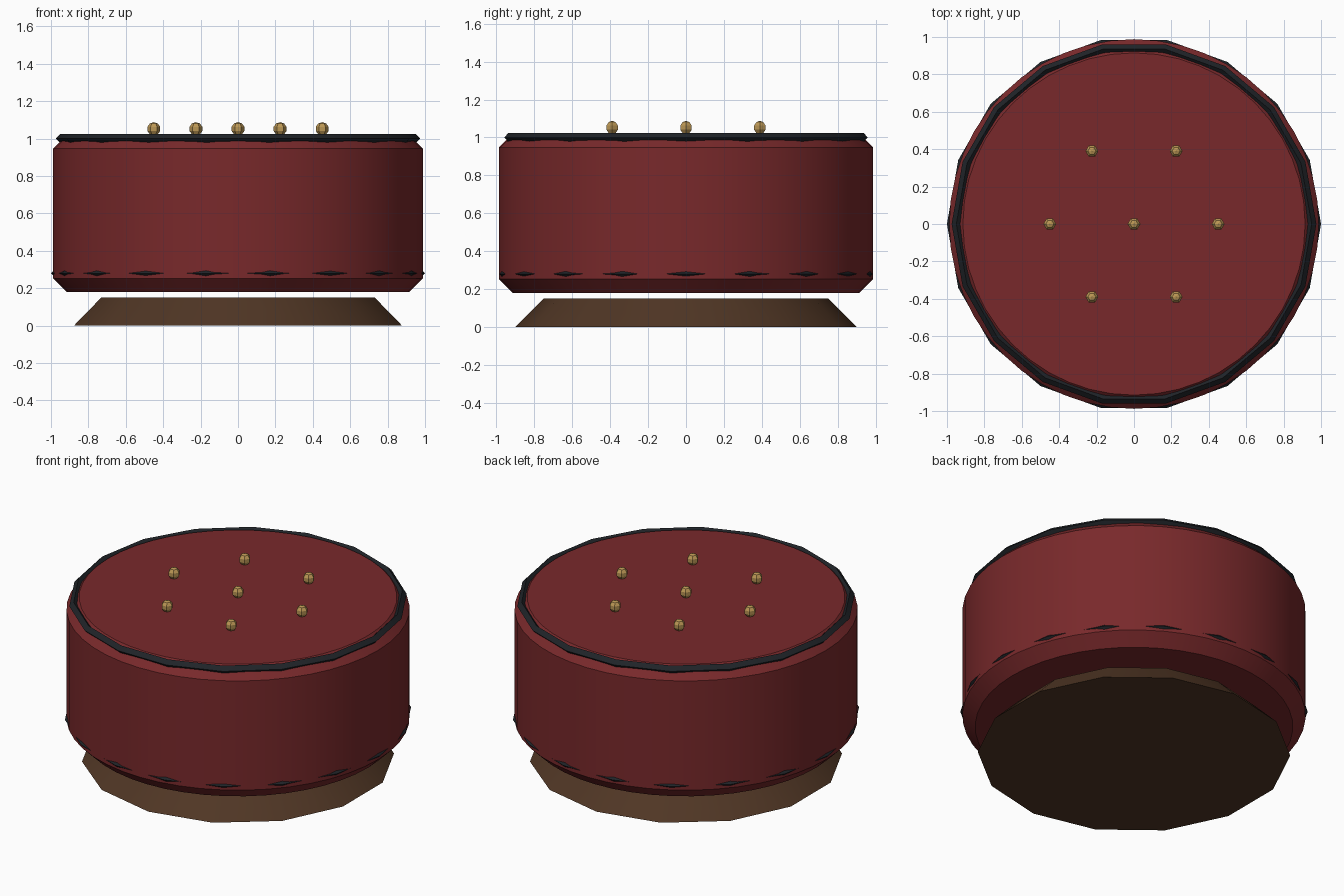
import bpy, bmesh, math

if "Cube" in bpy.data.objects:
    bpy.data.objects.remove(bpy.data.objects["Cube"])


def material(name, rgb):
    m = bpy.data.materials.new(name)
    m.diffuse_color = (*rgb, 1)
    m.use_nodes = True
    m.node_tree.nodes["Principled BSDF"].inputs["Base Color"].default_value = m.diffuse_color
    return m


RED = material("red_leather", (0.19, 0.022, 0.024))
BLACK = material("black_piping", (0.014, 0.017, 0.021))
WOOD = material("dark_wood", (0.08, 0.037, 0.018))
BRASS = material("brass", (0.50, 0.31, 0.09))


def finish(name, mat, smooth=True):
    ob = bpy.context.object
    ob.name = name
    ob.data.materials.append(mat)
    if smooth:
        bpy.ops.object.shade_smooth_by_angle(angle=math.radians(30))
    return ob


def piping(name, z, major):
    # Low-poly ring with a diamond cross-section
    bpy.ops.mesh.primitive_torus_add(location=(0, 0, z), major_radius=major,
                                     minor_radius=0.025, major_segments=18, minor_segments=4)
    finish(name, BLACK)


# Tapered wooden plinth
bpy.ops.mesh.primitive_cone_add(vertices=14, radius1=0.9, radius2=0.75,
                                depth=0.15, location=(0, 0, 0.075))
finish("plinth", WOOD)

# Round upholstered cushion with chamfered rims
bpy.ops.mesh.primitive_cylinder_add(vertices=48, radius=0.988, depth=0.84, location=(0, 0, 0.6))
cushion = finish("cushion", RED)
bevel = cushion.modifiers.new("rim_chamfer", 'BEVEL')
bevel.width = 0.073
bevel.segments = 1
bevel.limit_method = 'ANGLE'
bevel.angle_limit = math.radians(40)
# Smoothing follows the chamfer so its edges stay sharp
bpy.ops.object.shade_smooth_by_angle(angle=math.radians(30))

# Piping around the top and bottom rims
piping("top_piping", 1.0, 0.95)
piping("bottom_piping", 0.28, 0.975)

# Tufting buttons: one in the middle and six around it
spots = [(0, 0)] + [(0.45 * math.cos(math.radians(60 * i)),
                     0.45 * math.sin(math.radians(60 * i))) for i in range(6)]
for i, (x, y) in enumerate(spots):
    bpy.ops.mesh.primitive_uv_sphere_add(segments=6, ring_count=5, radius=0.036,
                                         location=(x, y, 1.052), rotation=(0, 0, math.pi / 2))
    finish(f"button_{i + 1}", BRASS, smooth=False)
